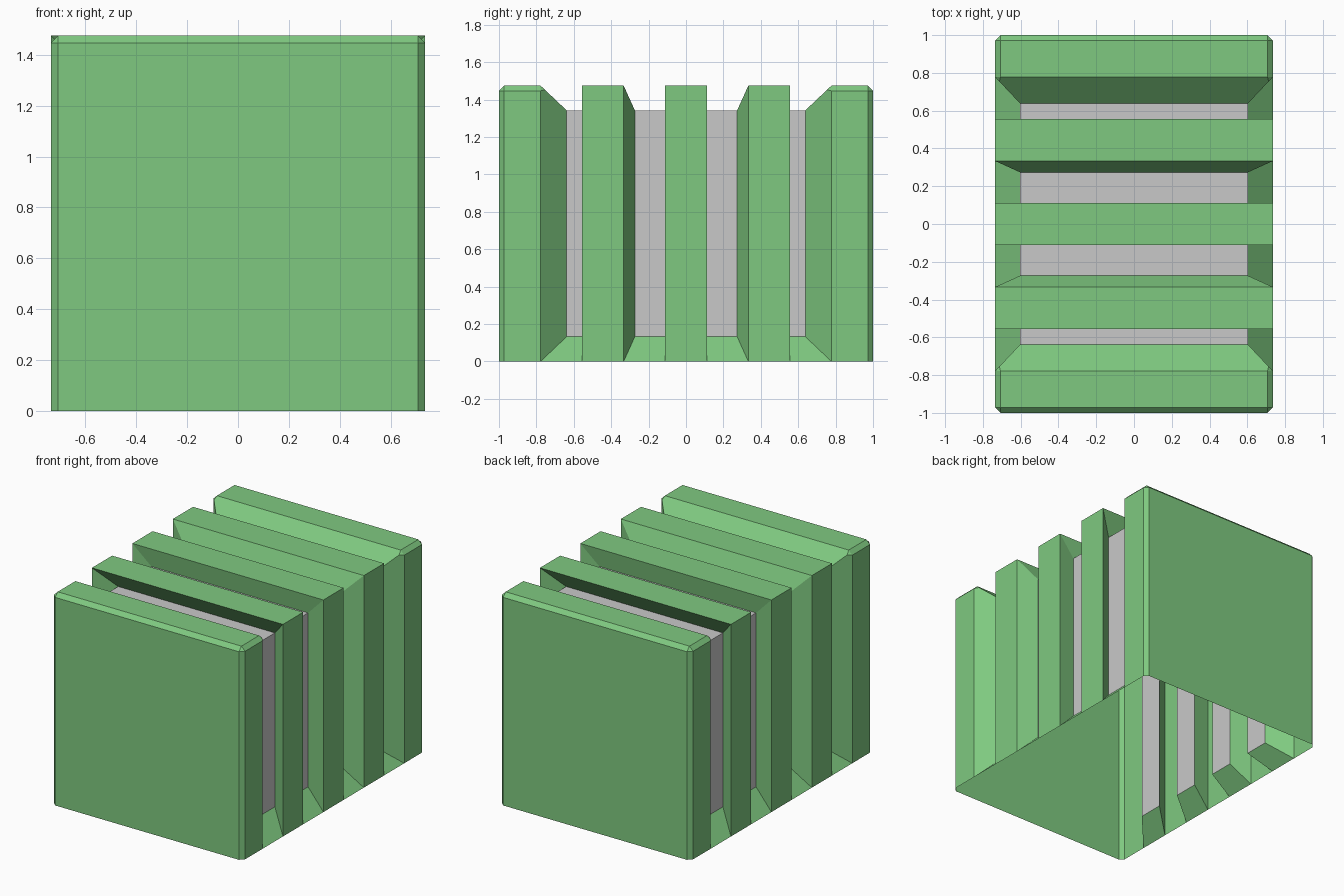
import bpy, bmesh

cube = bpy.data.objects.get("Cube")
if cube:
    bpy.data.objects.remove(cube, do_unlink=True)

HALF_W, HEIGHT = 0.735, 1.475
SECTIONS = 9            # five ribs with four gaps between them
INSET = 0.82            # gaps shrink towards the middle of the body
BEVEL = 0.028


def material(name, rgb):
    mat = bpy.data.materials.new(name)
    mat.use_nodes = True
    mat.diffuse_color = (*rgb, 1)
    mat.node_tree.nodes["Principled BSDF"].inputs["Base Color"].default_value = (*rgb, 1)
    return mat


bm = bmesh.new()
profile = [(-HALF_W, 0), (-HALF_W, HEIGHT), (HALF_W, HEIGHT), (HALF_W, 0)]
stations = [-1 + 2 * i / SECTIONS for i in range(SECTIONS + 1)]


def ring(y, scale=1):
    mid = HEIGHT / 2
    return [bm.verts.new((x * scale, y * scale, mid + (z - mid) * scale)) for x, z in profile]


def bridge(a, b, mat=0):
    for i in range(len(a) - 1):
        bm.faces.new((a[i], a[i + 1], b[i + 1], b[i])).material_index = mat


# Outer ribs, open underneath, with recessed panels in the gaps
rings = [ring(y) for y in stations]
for i in range(SECTIONS):
    a, b = rings[i], rings[i + 1]
    if i % 2 == 0:
        bridge(a, b)
        continue
    c, d = ring(stations[i], INSET), ring(stations[i + 1], INSET)
    bridge(a, c)
    bridge(c, d, 1)
    bridge(d, b)
    for k in (0, -1):   # sloping sills at the foot of each gap
        bm.faces.new((a[k], c[k], d[k], b[k]))

# Front and back walls
bm.faces.new(rings[0])
bm.faces.new(rings[-1])
bmesh.ops.recalc_face_normals(bm, faces=bm.faces)

# Chamfer the outer edges of the two end ribs
end_edges = [e for e in bm.edges
             if len(e.link_faces) == 2 and any(abs(v.co.y) > 0.99 for v in e.verts)]
bmesh.ops.bevel(bm, geom=end_edges, offset=BEVEL, segments=1, affect='EDGES',
                material=0, clamp_overlap=True)

mesh = bpy.data.meshes.new("ribbed_body")
bm.to_mesh(mesh)
bm.free()
mesh.materials.append(material("leaf_green", (0.212, 0.584, 0.216)))
mesh.materials.append(material("light_grey", (0.584, 0.584, 0.584)))
body = bpy.data.objects.new("ribbed_body", mesh)
bpy.context.collection.objects.link(body)
